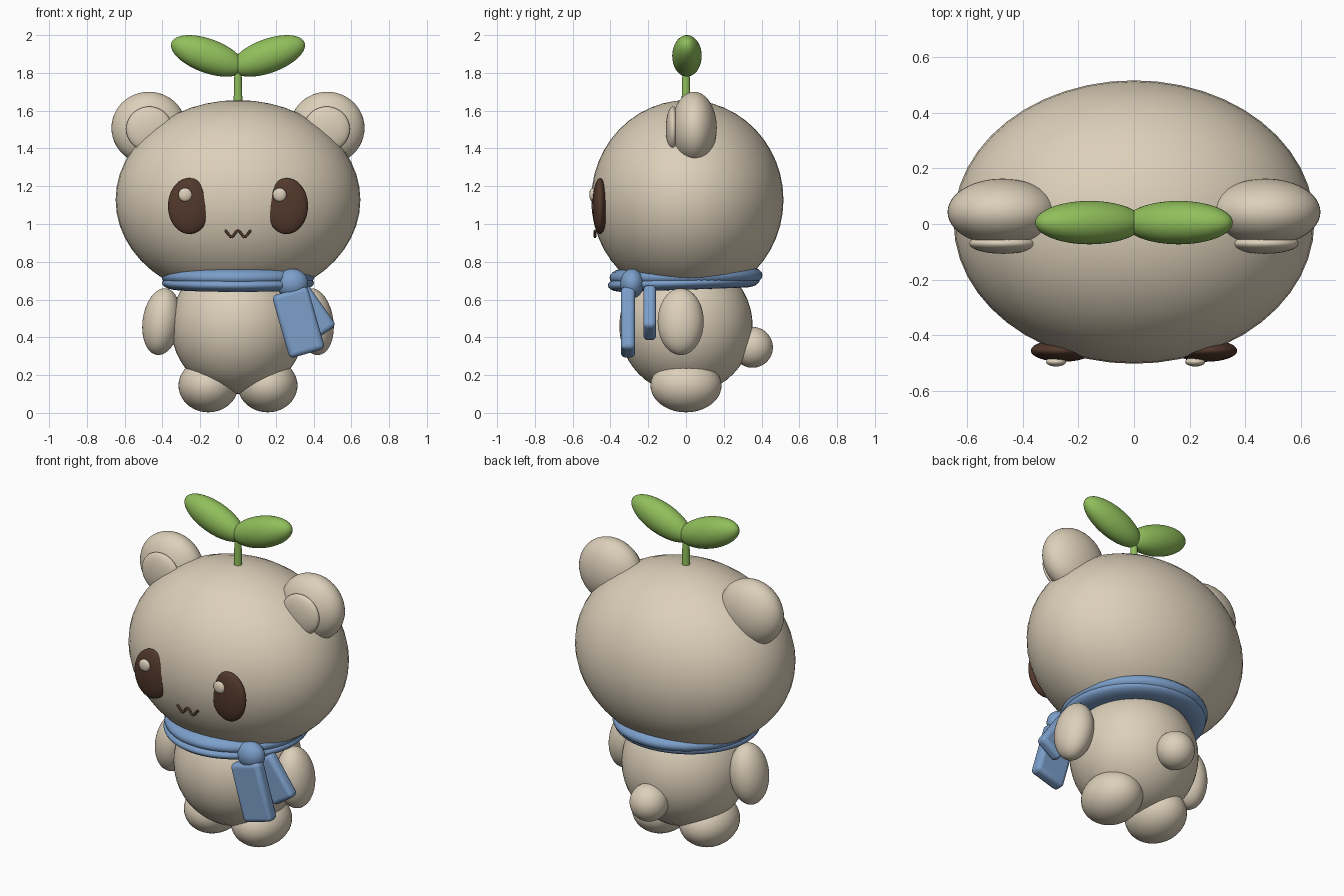
import bpy, math

if "Cube" in bpy.data.objects:
    bpy.data.objects.remove(bpy.data.objects["Cube"])


def material(name, rgb):
    m = bpy.data.materials.new(name)
    m.diffuse_color = (*rgb, 1)
    m.use_nodes = True
    m.node_tree.nodes["Principled BSDF"].inputs["Base Color"].default_value = m.diffuse_color
    return m


CREAM = material("cream", (0.72, 0.63, 0.49))
BROWN = material("dark_brown", (0.085, 0.04, 0.025))
GREEN = material("leaf_green", (0.28, 0.52, 0.105))
BLUE = material("scarf_blue", (0.2, 0.345, 0.59))


def finish(name, mat):
    o = bpy.context.object
    o.name = name
    o.data.materials.append(mat)
    bpy.ops.object.shade_smooth_by_angle(angle=math.radians(40))
    return o


def ball(name, loc, radii, mat, tilt=0):
    """Ellipsoid, tilted in degrees about the y axis."""
    bpy.ops.mesh.primitive_uv_sphere_add(segments=48, ring_count=24, location=loc,
                                         rotation=(0, math.radians(tilt), 0))
    bpy.context.object.scale = radii
    return finish(name, mat)


def ring(name, loc, major, minor, height, tilt):
    """Flattened torus, tilted in degrees about the x axis."""
    bpy.ops.mesh.primitive_torus_add(major_segments=64, minor_segments=20, location=loc,
                                     major_radius=major, minor_radius=minor,
                                     rotation=(math.radians(tilt), 0, 0))
    bpy.context.object.scale.z = height / minor
    return finish(name, BLUE)


def strip(name, loc, size, tilt):
    """Rounded slab for a hanging scarf end."""
    bpy.ops.mesh.primitive_cube_add(size=1, location=loc, rotation=(0, math.radians(tilt), 0))
    o = bpy.context.object
    o.scale = size
    bpy.ops.object.transform_apply(location=False, rotation=False, scale=True)
    bev = o.modifiers.new("round", 'BEVEL')
    bev.width, bev.segments = 0.025, 4
    return finish(name, BLUE)


# Head, body and tail
ball("head", (0, 0.007, 1.128), (0.648, 0.509, 0.528), CREAM)
ball("body", (0, 0, 0.46), (0.355, 0.353, 0.36), CREAM)
ball("tail", (0, 0.352, 0.347), (0.108, 0.108, 0.108), CREAM)

# Mirrored parts
for s, side in ((-1, "left"), (1, "right")):
    ball(side + "_ear", (s * 0.472, 0.043, 1.508), (0.198, 0.12, 0.192), CREAM)
    ball(side + "_inner_ear", (s * 0.47, -0.07, 1.503), (0.122, 0.037, 0.119), CREAM)
    ball(side + "_arm", (s * 0.405, -0.028, 0.483), (0.1, 0.122, 0.178), CREAM, -8 * s)
    ball(side + "_foot", (s * 0.157, 0, 0.145), (0.158, 0.188, 0.142), CREAM)
    ball(side + "_eye", (s * 0.258, -0.455, 1.095), (0.113, 0.04, 0.148), BROWN)
    ball(side + "_eye_glint", (s * 0.25 - 0.03, -0.495, 1.155), (0.036, 0.017, 0.036), CREAM)
    ball(side + "_leaf", (s * 0.16, 0.005, 1.89), (0.205, 0.078, 0.09), GREEN, -20 * s)

# Sprout stem
bpy.ops.mesh.primitive_cone_add(vertices=24, radius1=0.024, radius2=0.018, depth=0.23,
                                location=(0, 0, 1.735))
finish("stem", GREEN)

# Wavy mouth as a thin tube
curve = bpy.data.curves.new("mouth", 'CURVE')
curve.dimensions = '3D'
curve.bevel_depth = 0.007
curve.bevel_resolution = 3
curve.use_fill_caps = True
sp = curve.splines.new('POLY')
N = 32
sp.points.add(N)
for i, p in enumerate(sp.points):
    t = i / N
    p.co = (-0.07 + 0.14 * t, -0.482, 0.948 + 0.016 * math.cos(4 * math.pi * t), 1)
mouth = bpy.data.objects.new("mouth", curve)
curve.materials.append(BROWN)
bpy.context.collection.objects.link(mouth)

# Scarf wraps, knot and hanging ends
ring("scarf_upper_wrap", (0, 0, 0.722), 0.315, 0.09, 0.05, 1)
ring("scarf_lower_wrap", (0, -0.012, 0.688), 0.325, 0.077, 0.036, 2)
ball("scarf_knot", (0.287, -0.285, 0.685), (0.085, 0.063, 0.078), BLUE)
strip("scarf_front_end", (0.32, -0.307, 0.48), (0.195, 0.076, 0.345), -16)
strip("scarf_back_end", (0.38, -0.192, 0.53), (0.155, 0.068, 0.27), -35)
